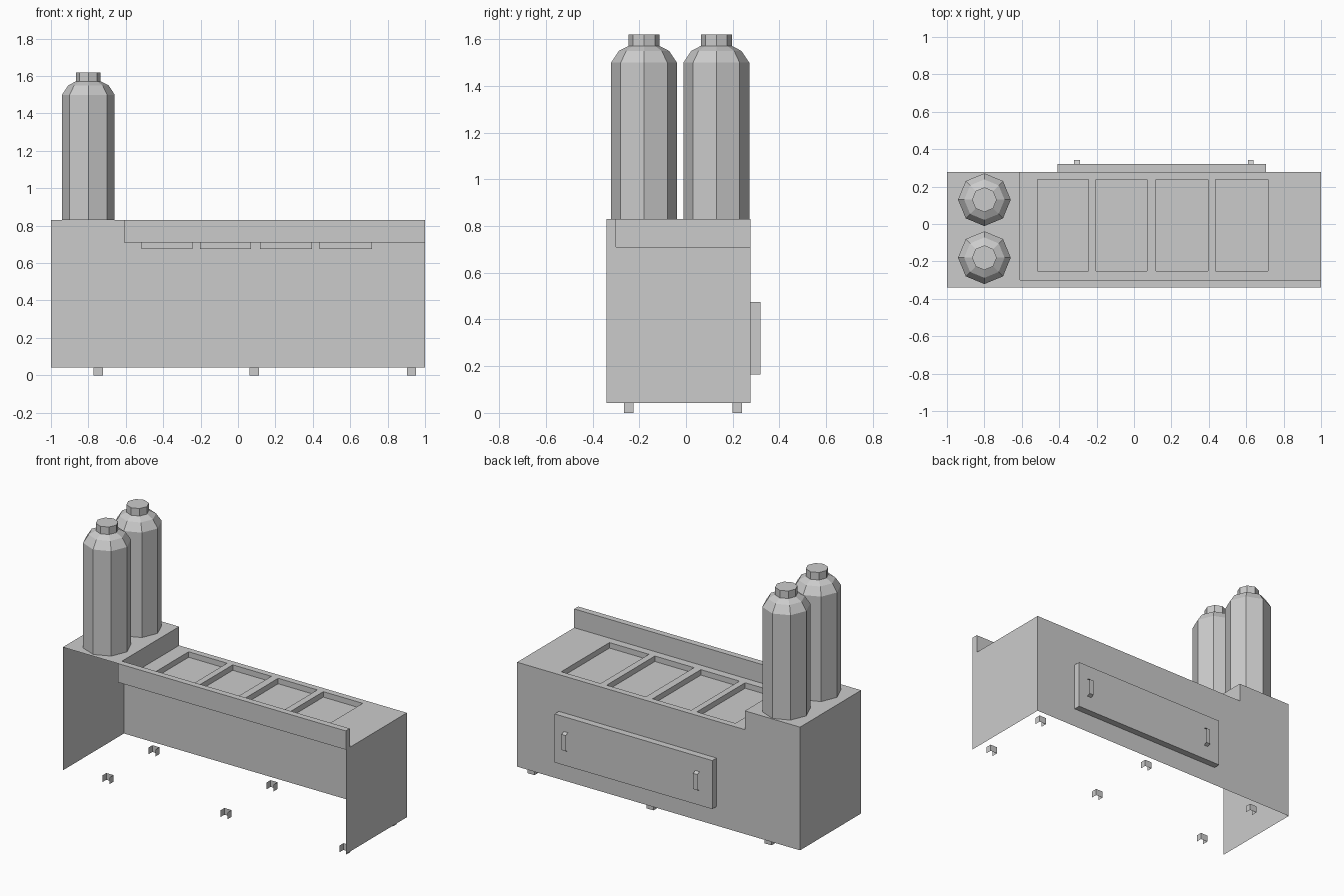
import bpy, bmesh, math

cube = bpy.data.objects.get("Cube")
if cube:
    bpy.data.objects.remove(cube, do_unlink=True)

grey = bpy.data.materials.new("light_grey_metal")
grey.use_nodes = True
grey.diffuse_color = (0.6, 0.6, 0.6, 1)
grey.node_tree.nodes["Principled BSDF"].inputs["Base Color"].default_value = (0.6, 0.6, 0.6, 1)


def make(name, faces, fix_normals=True):
    """Object from a list of polygons, with shared corners welded."""
    bm = bmesh.new()
    for f in faces:
        bm.faces.new([bm.verts.new(p) for p in f])
    bmesh.ops.remove_doubles(bm, verts=bm.verts, dist=0.0001)
    if fix_normals:
        bmesh.ops.recalc_face_normals(bm, faces=bm.faces)
    mesh = bpy.data.meshes.new(name)
    bm.to_mesh(mesh)
    bm.free()
    mesh.materials.append(grey)
    ob = bpy.data.objects.new(name, mesh)
    bpy.context.collection.objects.link(ob)
    return ob


def flat(x0, x1, y0, y1, z):
    return [(x0, y0, z), (x1, y0, z), (x1, y1, z), (x0, y1, z)]


def side_walls(x0, x1, y0, y1, z0, z1):
    """Front, right, back and left walls of a box."""
    c = [(x0, y0), (x1, y0), (x1, y1), (x0, y1)]
    return [[(*a, z0), (*b, z0), (*b, z1), (*a, z1)]
            for a, b in zip(c, c[1:] + c[:1])]


def box(name, x0, x1, y0, y1, z0, z1):
    ends = [flat(x0, x1, y0, y1, z0)[::-1], flat(x0, x1, y0, y1, z1)]
    return make(name, side_walls(x0, x1, y0, y1, z0, z1) + ends)


FRONT, LIP, BACK = -0.34, -0.30, 0.277
STEP, BASE, COUNTER, TOP = -0.61, 0.043, 0.71, 0.83

# Cabinet shell: open at the front and underneath
shell = [
    [(-1, FRONT, BASE), (-1, BACK, BASE), (-1, BACK, TOP), (-1, FRONT, TOP)],
    [(1, FRONT, BASE), (1, BACK, BASE), (1, BACK, COUNTER), (1, FRONT, COUNTER)],
    [(1, BACK, BASE), (-1, BACK, BASE), (-1, BACK, TOP), (STEP, BACK, TOP),
     (STEP, BACK, COUNTER), (1, BACK, COUNTER)],
    flat(-1, STEP, FRONT, BACK, TOP),
    [(STEP, FRONT, COUNTER), (STEP, BACK, COUNTER), (STEP, BACK, TOP), (STEP, FRONT, TOP)],
]
make("cabinet_shell", shell)

# Raised lip along the front of the counter
box("front_lip", STEP, 1, FRONT, LIP, COUNTER, TOP)

# Counter with four sunken pans
pans = [(-0.515, -0.243), (-0.203, 0.07), (0.118, 0.395), (0.437, 0.716)]
PAN_Y0, PAN_Y1, PAN_Z = -0.25, 0.237, 0.675
counter = [flat(STEP, 1, LIP, PAN_Y0, COUNTER), flat(STEP, 1, PAN_Y1, BACK, COUNTER)]
x = STEP
for x0, x1 in pans + [(1, 1)]:
    counter.append(flat(x, x0, PAN_Y0, PAN_Y1, COUNTER))
    x = x1
make("counter_top", counter, False)
for i, (x0, x1) in enumerate(pans):
    walls = [w[::-1] for w in side_walls(x0, x1, PAN_Y0, PAN_Y1, PAN_Z, COUNTER)]
    make(f"pan_{i + 1}", walls + [flat(x0, x1, PAN_Y0, PAN_Y1, PAN_Z)], False)

# Back panel with two strap handles
PANEL = 0.32
box("back_panel", -0.41, 0.705, BACK, PANEL, 0.165, 0.475)
for side, hx in (("right", -0.305), ("left", 0.625)):
    path = [(PANEL, 0.26), (0.342, 0.27), (0.342, 0.37), (PANEL, 0.38)]
    strap = [[(hx - 0.015, *a), (hx - 0.015, *b), (hx + 0.015, *b), (hx + 0.015, *a)]
             for a, b in zip(path, path[1:])]
    make(f"{side}_handle", strap, False)

# Six small feet, open towards the front
for i, fx in enumerate((-0.748, 0.087, 0.928)):
    for row, fy in (("front", -0.245), ("back", 0.22)):
        walls = side_walls(fx - 0.025, fx + 0.025, fy - 0.02, fy + 0.02, 0, BASE)
        make(f"{row}_foot_{i + 1}", walls[1:], False)

# Two eight-sided bottles on the raised end
profile = [(0.141, TOP), (0.141, 1.5), (0.108, 1.55), (0.066, 1.572), (0.066, 1.62)]
SIDES = 8
for row, by in (("front", -0.18), ("back", 0.13)):
    rings = [[(-0.8 + r * math.cos(k * math.tau / SIDES),
               by + r * math.sin(k * math.tau / SIDES), z) for k in range(SIDES)]
             for r, z in profile]
    faces = [[lo[k], lo[(k + 1) % SIDES], hi[(k + 1) % SIDES], hi[k]]
             for lo, hi in zip(rings, rings[1:]) for k in range(SIDES)]
    make(f"{row}_bottle", faces + [rings[-1]], False)
